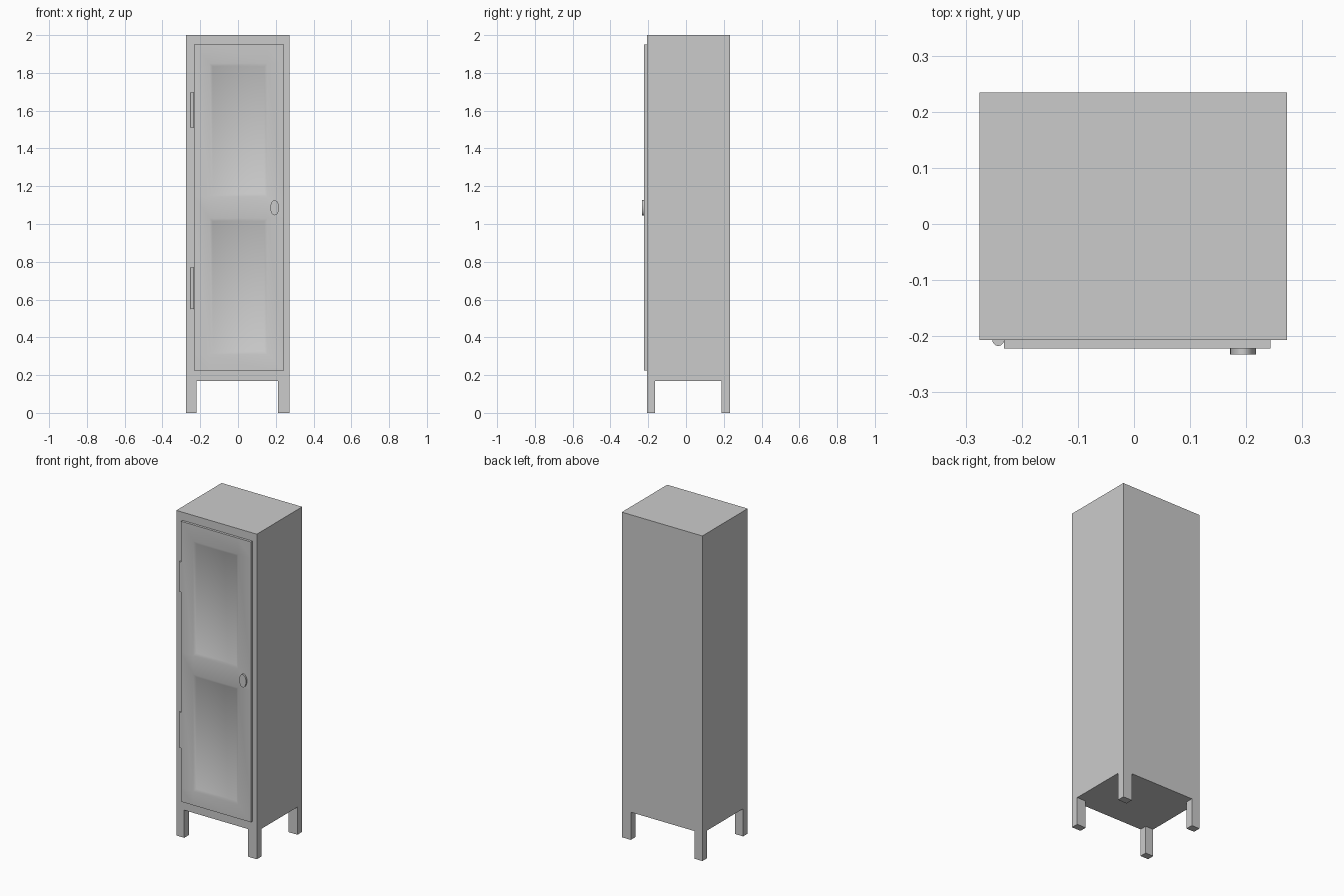
import bpy, bmesh, math
from mathutils import Matrix

if "Cube" in bpy.data.objects:
    bpy.data.objects.remove(bpy.data.objects["Cube"])


def box(lo, hi):
    bm = bmesh.new()
    size = [b - a for a, b in zip(lo, hi)]
    mid = [(a + b) / 2 for a, b in zip(lo, hi)]
    bmesh.ops.create_cube(bm, size=1, matrix=Matrix.Translation(mid) @ Matrix.Diagonal((*size, 1)))
    return bm


def cut(bm, axis, values):
    for v in values:
        co, no = [0, 0, 0], [0, 0, 0]
        co[axis], no[axis] = v, 1
        bmesh.ops.bisect_plane(bm, geom=bm.verts[:] + bm.edges[:] + bm.faces[:],
                               plane_co=co, plane_no=no, dist=1e-6)
    bm.normal_update()


def finish(bm, name, angle=None):
    bmesh.ops.recalc_face_normals(bm, faces=bm.faces)
    mesh = bpy.data.meshes.new(name)
    bm.to_mesh(mesh)
    bm.free()
    ob = bpy.data.objects.new(name, mesh)
    bpy.context.collection.objects.link(ob)
    if angle:
        bpy.ops.object.select_all(action='DESELECT')
        ob.select_set(True)
        bpy.context.view_layer.objects.active = ob
        bpy.ops.object.shade_smooth_by_angle(angle=math.radians(angle))
    return ob


# Cabinet body with four legs pulled from the bottom corners
bm = box((-0.275, -0.207, 0.17), (0.273, 0.234, 2.0))
cut(bm, 0, (-0.221, 0.212))
cut(bm, 1, (-0.163, 0.188))
corners = []
for f in bm.faces:
    c = f.calc_center_median()
    if f.normal.z < -0.9 and (c.x < -0.221 or c.x > 0.212) and (c.y < -0.163 or c.y > 0.188):
        corners.append(f)
for f in corners:
    leg = bmesh.ops.extrude_discrete_faces(bm, faces=[f])["faces"][0]
    for v in leg.verts:
        v.co.z = 0
bmesh.ops.dissolve_limit(bm, angle_limit=0.01, verts=bm.verts, edges=bm.edges)
finish(bm, "cabinet_body")

# Door with two softly recessed panels
bm = box((-0.232, -0.222, 0.225), (0.243, -0.207, 1.95))
cut(bm, 0, (-0.15, 0.155))
cut(bm, 2, (0.31, 1.03, 1.145, 1.85))
panels = []
for f in bm.faces:
    c = f.calc_center_median()
    if f.normal.y < -0.9 and abs(c.x) < 0.1 and (0.31 < c.z < 1.03 or 1.145 < c.z < 1.85):
        panels.append(f)
bmesh.ops.inset_individual(bm, faces=panels, thickness=0.016, depth=-0.01, use_even_offset=True)
finish(bm, "door", 40)


def cylinder(name, loc, rot, scale, sides, depth):
    bm = bmesh.new()
    bmesh.ops.create_cone(bm, cap_ends=True, segments=sides, radius1=1, radius2=1, depth=depth,
                          matrix=Matrix.Translation(loc) @ rot @ Matrix.Diagonal((*scale, 1)))
    return finish(bm, name, 35)


# Oval knob
cylinder("door_knob", (0.194, -0.226, 1.086), Matrix.Rotation(math.pi / 2, 4, 'X'),
         (0.023, 0.04, 1), 20, 0.013)

# Hinge barrels
for name, z0, z1 in (("upper_hinge", 1.51, 1.695), ("lower_hinge", 0.55, 0.77)):
    cylinder(name, (-0.242, -0.207, (z0 + z1) / 2), Matrix.Identity(4),
             (0.0105, 0.0105, 1), 12, z1 - z0)
